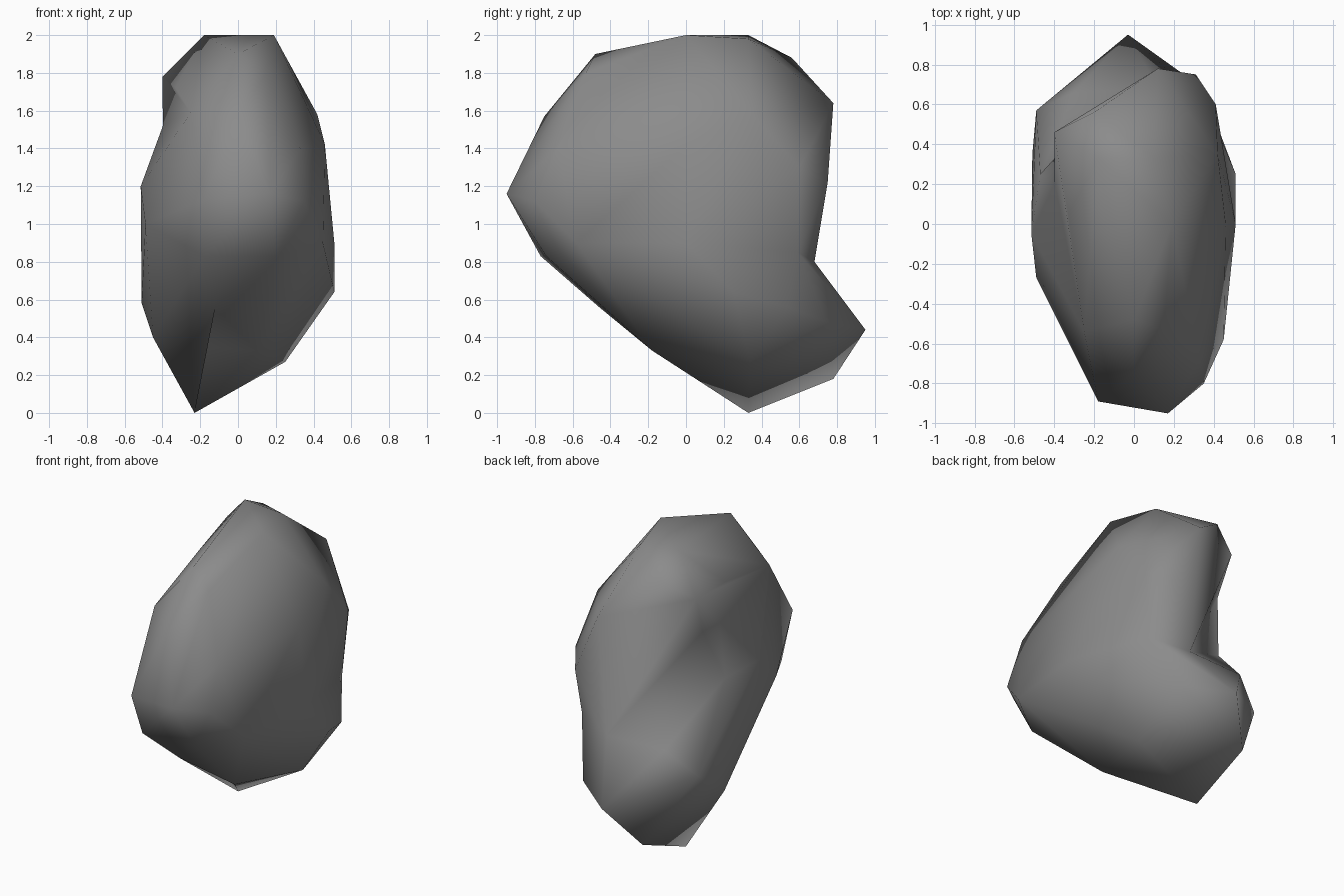
import bpy, bmesh
from mathutils import Vector

if "Cube" in bpy.data.objects:
    bpy.data.objects.remove(bpy.data.objects["Cube"])

# Corner points of the boulder, grouped by region
BASE = [
    (-0.23, 0.33, 0.00), (-0.22, 0.78, 0.18), (0.25, 0.34, 0.27), (0.10, -0.18, 0.33),
    (-0.45, 0.23, 0.40), (-0.03, 0.95, 0.44), (0.25, 0.75, 0.48), (0.40, 0.54, 0.56),
    (0.13, -0.45, 0.57), (-0.12, -0.46, 0.56), (-0.51, 0.35, 0.58), (0.51, 0.25, 0.64),
    (-0.49, 0.57, 0.64), (-0.30, 0.66, 0.80),
]
WAIST = [
    (-0.18, -0.77, 0.83), (0.20, -0.74, 0.83), (0.12, 0.68, 0.80), (0.37, 0.59, 0.85),
    (0.45, -0.58, 0.90), (0.51, 0.00, 0.90), (-0.49, -0.27, 1.00), (0.35, -0.80, 1.12),
    (-0.18, -0.89, 1.13), (0.17, -0.95, 1.16), (-0.47, 0.25, 1.18), (-0.515, -0.05, 1.20),
]
CROWN = [
    (0.31, 0.75, 1.22), (0.41, 0.60, 1.30), (0.33, -0.68, 1.40), (0.46, 0.00, 1.42),
    (-0.25, -0.54, 1.59), (-0.33, 0.05, 1.72), (0.00, -0.75, 1.57), (0.42, 0.35, 1.58),
    (0.12, 0.78, 1.64), (-0.40, 0.46, 1.78), (0.15, -0.53, 1.80), (-0.20, 0.56, 1.88),
    (0.00, -0.48, 1.90), (-0.18, 0.33, 2.00), (0.19, 0.00, 2.00), (0.10, 0.33, 1.98),
]

stone = bpy.data.materials.new("stone grey")
stone.diffuse_color = (0.26, 0.26, 0.26, 1)
stone.use_nodes = True
stone.node_tree.nodes["Principled BSDF"].inputs["Base Color"].default_value = stone.diffuse_color


def lobe(name, points):
    """Rocky lump stretched over a few corner points."""
    bm = bmesh.new()
    for p in points:
        bm.verts.new(p)
    bmesh.ops.convex_hull(bm, input=bm.verts)
    loose = [v for v in bm.verts if not v.link_faces]
    bmesh.ops.delete(bm, geom=loose, context='VERTS')
    bmesh.ops.recalc_face_normals(bm, faces=bm.faces)
    mesh = bpy.data.meshes.new(name)
    bm.to_mesh(mesh)
    bm.free()
    mesh.materials.append(stone)
    obj = bpy.data.objects.new(name, mesh)
    bpy.context.collection.objects.link(obj)
    return obj


def dent(bm, centre, radius, push):
    """Split the edges passing near a spot and push their middles inwards."""
    near = [e for e in bm.edges
            if ((e.verts[0].co + e.verts[1].co) / 2 - Vector(centre)).length < radius]
    if not near:
        return
    new = bmesh.ops.bisect_edges(bm, edges=near, cuts=1)["geom_split"]
    for v in new:
        if isinstance(v, bmesh.types.BMVert):
            v.co += Vector(push)
    bmesh.ops.triangulate(bm, faces=bm.faces)


# Two lumps share the waist; the hollow of the back lies between them
boulder = lobe("boulder", WAIST + CROWN)
lower = lobe("lower_lump", BASE + WAIST)

join = boulder.modifiers.new("join", 'BOOLEAN')
join.operation = 'UNION'
join.solver = 'EXACT'
join.object = lower
bpy.context.view_layer.update()
merged = bpy.data.meshes.new_from_object(
    boulder.evaluated_get(bpy.context.evaluated_depsgraph_get()))
boulder.modifiers.clear()
boulder.data = merged
bpy.data.objects.remove(lower)

# Clean the seam, press in the shallow hollows and shade smoothly
bm = bmesh.new()
bm.from_mesh(merged)
bmesh.ops.remove_doubles(bm, verts=bm.verts, dist=0.01)
bmesh.ops.triangulate(bm, faces=bm.faces)
dent(bm, (-0.175, -0.06, 0.28), 0.10, (0.01, 0.03, 0.07))
dent(bm, (-0.45, 0.28, 1.48), 0.14, (0.06, 0.0, 0.03))
bmesh.ops.recalc_face_normals(bm, faces=bm.faces)
for f in bm.faces:
    f.smooth = True
bm.to_mesh(merged)
bm.free()
